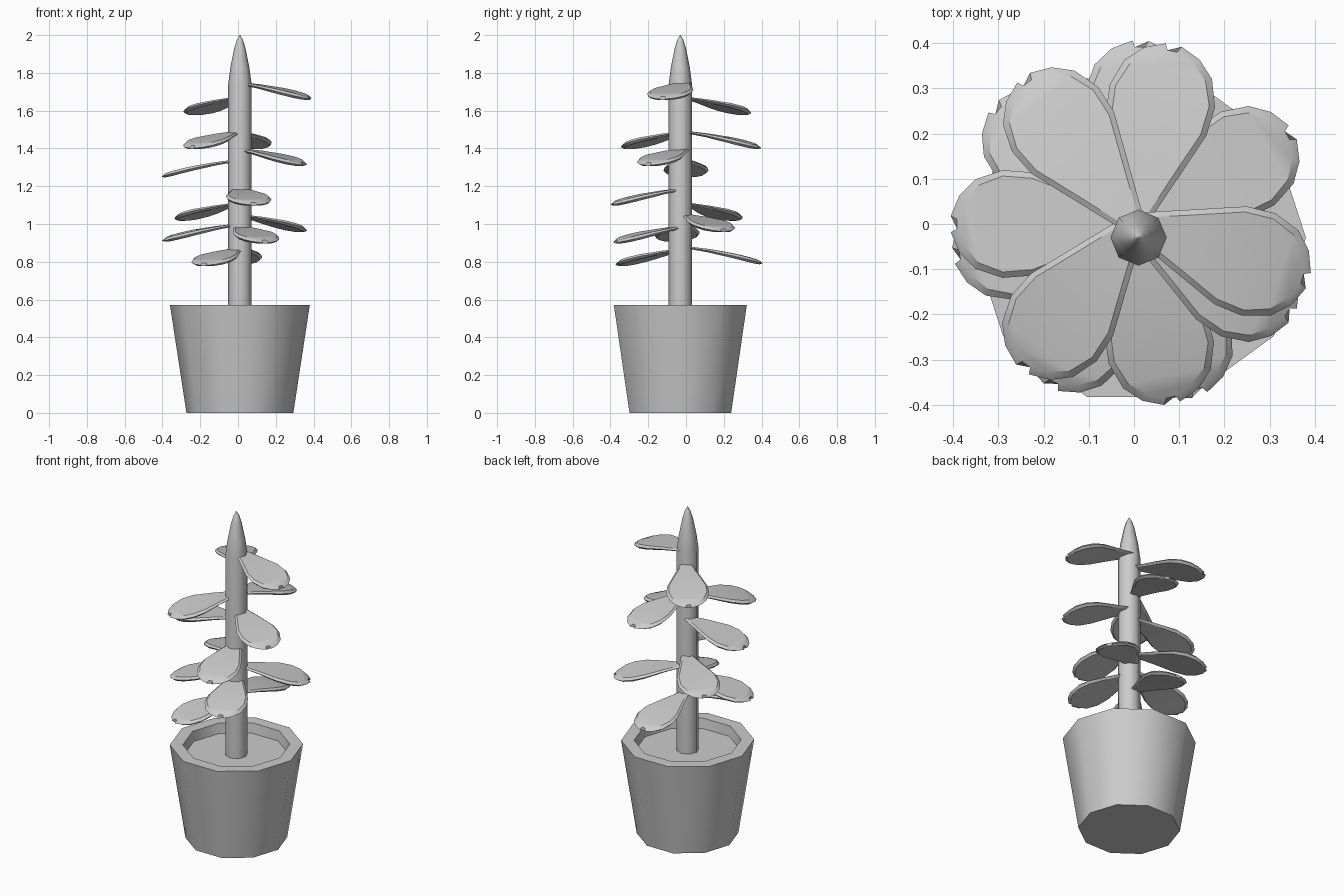
import bpy, math

if "Cube" in bpy.data.objects:
    bpy.data.objects.remove(bpy.data.objects["Cube"])

CX, CY = 0.01, -0.03   # axis of pot and stem


def make_object(name, verts, faces, angle):
    me = bpy.data.meshes.new(name)
    me.from_pydata(verts, [], faces)
    ob = bpy.data.objects.new(name, me)
    bpy.context.collection.objects.link(ob)
    bpy.ops.object.select_all(action='DESELECT')
    ob.select_set(True)
    bpy.context.view_layer.objects.active = ob
    bpy.ops.object.mode_set(mode='EDIT')
    bpy.ops.mesh.select_all(action='SELECT')
    bpy.ops.mesh.normals_make_consistent(inside=False)
    bpy.ops.object.mode_set(mode='OBJECT')
    bpy.ops.object.shade_smooth_by_angle(angle=math.radians(angle))
    return ob


def loft(rings):
    """Join equal rings of points and cap both ends."""
    n = len(rings[0])
    verts = [p for ring in rings for p in ring]
    faces = [(i * n + j, i * n + (j + 1) % n, (i + 1) * n + (j + 1) % n, (i + 1) * n + j)
             for i in range(len(rings) - 1) for j in range(n)]
    faces += [tuple(range(n)), tuple(range(len(verts) - n, len(verts)))]
    return verts, faces


def turned(name, profile, sides, angle):
    rings = [[(CX + r * math.cos(2 * math.pi * j / sides),
               CY + r * math.sin(2 * math.pi * j / sides), z) for j in range(sides)]
             for r, z in profile]
    return make_object(name, *loft(rings), angle)


# Ten-sided pot with thick rim and soil floor
turned("pot", [(0.283, 0), (0.37, 0.57), (0.298, 0.57), (0.29, 0.51)], 10, 40)

# Eight-sided stem with pointed tip
turned("stem", [(0.062, 0.5), (0.062, 1.74), (0.05, 1.83), (0.03, 1.93),
                (0.016, 1.975), (0.002, 2.0)], 8, 50)

# Leaf stations: distance from axis, half width, half thickness
STATIONS = [(0.01, 0.03, 0.006), (0.12, 0.073, 0.009), (0.225, 0.114, 0.012),
            (0.29, 0.119, 0.013), (0.35, 0.099, 0.013), (0.386, 0.063, 0.012),
            (0.405, 0.018, 0.009)]


def leaf(name, degrees, z_root):
    a = math.radians(degrees)
    ca, sa = math.cos(a), math.sin(a)

    def place(r, w, t):
        d = r - 0.05
        return (r * ca - w * sa, r * sa + w * ca, z_root - 0.15 * d - 0.2 * d * d + t)

    rings = []
    for r, h, t in STATIONS:
        ri = r - 0.014 * max(0, (r - 0.29) / 0.115)   # inset of the flat faces near the tip
        hi = h - min(0.013, h * 0.4)
        rings.append([place(r, h, 0), place(ri, hi, t), place(ri, -hi, t),
                      place(r, -h, 0), place(ri, -hi, -t), place(ri, hi, -t)])
    make_object(name, *loft(rings), 25)


# Drooping leaves from top to bottom: direction, root height
LEAVES = [(-18, 1.74), (127, 1.66), (232.5, 1.48), (77.5, 1.48), (-30, 1.39),
          (180, 1.33), (282, 1.18), (140, 1.10), (30, 1.04), (190, 0.99),
          (291, 0.98), (243, 0.86), (88, 0.87)]
for i, (deg, z) in enumerate(LEAVES):
    leaf(f"leaf_{i + 1:02d}", deg, z)
